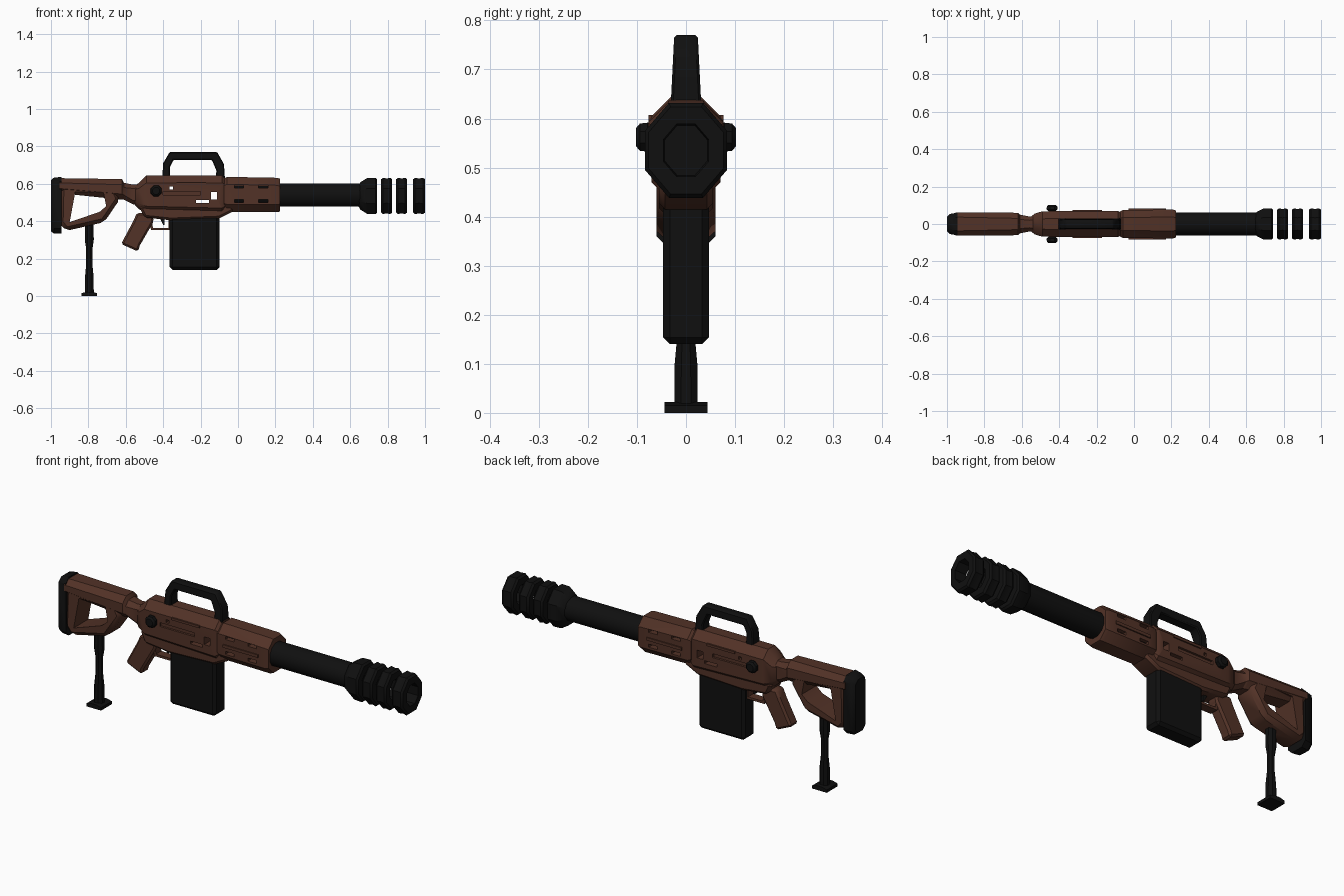
import bpy, bmesh, math
from mathutils import Vector

if "Cube" in bpy.data.objects:
    bpy.data.objects.remove(bpy.data.objects["Cube"], do_unlink=True)


def material(name, color):
    m = bpy.data.materials.new(name)
    m.use_nodes = True
    m.diffuse_color = color
    m.node_tree.nodes["Principled BSDF"].inputs["Base Color"].default_value = color
    return m


BROWN = material("brown", (0.085, 0.032, 0.02, 1))
BLACK = material("black", (0.005, 0.005, 0.005, 1))


def activate(ob):
    bpy.ops.object.select_all(action='DESELECT')
    ob.select_set(True)
    bpy.context.view_layer.objects.active = ob


def finish(name, bm, mat, bevel=0):
    """Turn a bmesh into a shaded object."""
    bmesh.ops.recalc_face_normals(bm, faces=bm.faces[:])
    mesh = bpy.data.meshes.new(name)
    bm.to_mesh(mesh)
    bm.free()
    mesh.materials.append(mat)
    ob = bpy.data.objects.new(name, mesh)
    bpy.context.collection.objects.link(ob)
    activate(ob)
    if bevel:
        mod = ob.modifiers.new("bevel", 'BEVEL')
        mod.width, mod.segments = bevel, 1
        mod.limit_method = 'ANGLE'
        bpy.ops.object.modifier_apply(modifier="bevel")
    bpy.ops.object.shade_smooth_by_angle(angle=math.radians(35))
    return ob


def skin(bm, rings, closed=False):
    """Bridge rings of points; cap the ends, or close them into a loop."""
    rings = [[bm.verts.new(p) for p in ring] for ring in rings]
    pairs = list(zip(rings, rings[1:]))
    if closed:
        pairs.append((rings[-1], rings[0]))
    else:
        bm.faces.new(rings[0])
        bm.faces.new(rings[-1])
    for a, b in pairs:
        for i in range(len(a)):
            j = (i + 1) % len(a)
            bm.faces.new((a[i], a[j], b[j], b[i]))


def loft(name, sections, mat):
    """Chamfered boxes along x: (x, half width, low, high, chamfer)."""
    bm = bmesh.new()
    skin(bm, [[(x, y, z) for y, z in (
        (w, lo + c), (w, hi - c), (w - c, hi), (c - w, hi),
        (-w, hi - c), (-w, lo + c), (c - w, lo), (w - c, lo))]
        for x, w, lo, hi, c in sections])
    return finish(name, bm, mat)


def prism(name, profile, width, mat, bevel=0):
    """Extrude an x-z outline across y; width may depend on height."""
    half = width if callable(width) else lambda z: width
    bm = bmesh.new()
    skin(bm, [[(x, s * half(z), z) for x, z in profile] for s in (-1, 1)])
    return finish(name, bm, mat, bevel)


def lathe(name, profile, axis, origin, mat, sides=8, flat=1, closed=False):
    """Spin (distance, radius) points about an axis."""
    bm = bmesh.new()
    rings = []
    for d, r in profile:
        ring = []
        for i in range(sides):
            a = (i + 0.5) * math.tau / sides
            u, v = r * math.cos(a) * flat, r * math.sin(a)
            p = {'x': (d, u, v), 'y': (u, d, v), 'z': (u, v, d)}[axis]
            ring.append(Vector(origin) + Vector(p))
        rings.append(ring)
    skin(bm, rings, closed)
    return finish(name, bm, mat)


def cut(ob, cutter):
    mod = ob.modifiers.new("cut", 'BOOLEAN')
    mod.operation, mod.object = 'DIFFERENCE', cutter
    activate(ob)
    bpy.ops.object.modifier_apply(modifier="cut")
    bpy.data.objects.remove(cutter, do_unlink=True)
    bpy.ops.object.shade_smooth_by_angle(angle=math.radians(35))


def box(name, x, y, z, mat):
    bm = bmesh.new()
    skin(bm, [[(a, y[0], z[0]), (a, y[1], z[0]), (a, y[1], z[1]), (a, y[0], z[1])] for a in x])
    return finish(name, bm, mat)


# Shoulder stock
loft("butt_pad", [(-1, 0.04, 0.345, 0.62, 0.02), (-0.985, 0.054, 0.335, 0.632, 0.025),
                  (-0.945, 0.06, 0.335, 0.637, 0.025)], BLACK)
loft("stock_tube", [(-0.955, 0.062, 0.55, 0.63, 0.025), (-0.62, 0.06, 0.515, 0.625, 0.03),
                    (-0.61, 0.05, 0.515, 0.605, 0.025), (-0.56, 0.04, 0.49, 0.595, 0.02),
                    (-0.52, 0.045, 0.49, 0.6, 0.02)], BROWN)
stock = prism("stock_frame", [(-0.95, 0.6), (-0.66, 0.58), (-0.63, 0.52), (-0.715, 0.395),
                              (-0.92, 0.348), (-0.955, 0.39)], 0.06, BROWN, 0.02)
cut(stock, prism("stock_opening", [(-0.87, 0.557), (-0.72, 0.557), (-0.705, 0.48),
                                   (-0.74, 0.45), (-0.9, 0.395)], 0.2, BROWN))

# Rear support leg
lathe("support_leg", [(0.01, 0.026), (0.1, 0.025), (0.17, 0.018), (0.25, 0.018),
                      (0.3, 0.026), (0.4, 0.024)], 'z', (-0.795, 0, 0), BLACK)
prism("support_foot", [(-0.838, 0), (-0.838, 0.015), (-0.81, 0.022), (-0.78, 0.022),
                       (-0.754, 0.015), (-0.754, 0)], 0.044, BLACK)

# Receiver with sight-through slots and a shallow groove on each side
receiver = loft("receiver", [(-0.55, 0.04, 0.485, 0.59, 0.02), (-0.53, 0.056, 0.465, 0.605, 0.03),
                             (-0.49, 0.068, 0.44, 0.645, 0.04), (-0.085, 0.07, 0.43, 0.645, 0.04),
                             (-0.07, 0.06, 0.44, 0.637, 0.04)], BROWN)
for x, z in (((-0.145, -0.112), (0.515, 0.555)), ((-0.225, -0.155), (0.497, 0.512)),
             ((-0.365, -0.348), (0.57, 0.585))):
    cut(receiver, box("slot_cutter", x, (-0.2, 0.2), z, BROWN))
for s in (-1, 1):
    cut(receiver, box("groove_cutter", (-0.4, -0.2), sorted((s * 0.058, s * 0.1)),
                      (0.54, 0.56), BROWN))
    box("receiver_rib", (-0.33, -0.17), sorted((s * 0.06, s * 0.076)), (0.595, 0.607), BROWN)
    # Cocking knob
    lathe("cocking_knob", [(s * 0.05, 0.018), (s * 0.07, 0.022), (s * 0.078, 0.032),
                           (s * 0.094, 0.03), (s * 0.102, 0.02)], 'y', (-0.438, 0, 0.562), BLACK)
prism("lower_receiver", [(-0.53, 0.48), (-0.5, 0.42), (-0.36, 0.405), (-0.1, 0.415),
                         (-0.02, 0.455), (-0.04, 0.5)], 0.055, BROWN, 0.012)

# Grip, trigger and guard
prism("grip", [(-0.54, 0.445), (-0.56, 0.4), (-0.625, 0.278), (-0.535, 0.238),
               (-0.525, 0.27), (-0.45, 0.4), (-0.46, 0.44)], 0.032, BROWN, 0.01)
prism("trigger_guard", [(-0.475, 0.42), (-0.465, 0.352), (-0.36, 0.352), (-0.36, 0.42),
                        (-0.372, 0.42), (-0.372, 0.364), (-0.455, 0.364), (-0.46, 0.42)],
      0.022, BROWN)
prism("trigger", [(-0.42, 0.42), (-0.4, 0.38), (-0.392, 0.38), (-0.395, 0.42)], 0.01, BLACK)

# Box magazine
prism("magazine", [(-0.365, 0.14), (-0.365, 0.44), (-0.1, 0.44), (-0.1, 0.14)],
      0.047, BLACK, 0.014)

# Carry handle, narrower towards the top
prism("carry_handle", [(-0.405, 0.63), (-0.4, 0.71), (-0.365, 0.77), (-0.112, 0.77),
                       (-0.075, 0.705), (-0.07, 0.63), (-0.12, 0.63), (-0.115, 0.67),
                       (-0.14, 0.728), (-0.345, 0.728), (-0.364, 0.69), (-0.362, 0.63)],
      lambda z: 0.031 - 0.05 * (z - 0.63), BLACK, 0.005)

# Vented handguard
guard = loft("handguard", [(-0.075, 0.066, 0.46, 0.625, 0.035), (-0.06, 0.075, 0.45, 0.637, 0.04),
                           (0.21, 0.077, 0.448, 0.632, 0.04), (0.225, 0.072, 0.452, 0.627, 0.04)],
             BROWN)
for x in (-0.02, 0.11):
    for z in (0.5, 0.577):
        for s in (-1, 1):
            cut(guard, box("vent_cutter", (x, x + 0.05), sorted((s * 0.04, s * 0.1)),
                           (z, z + 0.016), BROWN))
for s in (-1, 1):
    box("handguard_rib", (-0.03, 0.17), sorted((s * 0.07, s * 0.082)), (0.535, 0.55), BROWN)

# Barrel and muzzle brake
AXIS = (0, 0, 0.54)
lathe("barrel", [(-0.04, 0.063), (0.67, 0.063)], 'x', AXIS, BLACK, 12)
MUZZLE = (0, 0, 0.535)
lathe("muzzle_flare", [(0.645, 0.062), (0.655, 0.08), (0.69, 0.103), (0.735, 0.105),
                       (0.744, 0.095), (0.744, 0.058), (0.72, 0.055)], 'x', MUZZLE, BLACK, 8, 0.86)
for a, b in ((0.765, 0.824), (0.845, 0.904), (0.936, 1.0)):
    lathe("brake_ring", [(a, 0.058), (a, 0.096), (a + 0.01, 0.105), ((a + b) / 2, 0.101),
                         (b - 0.01, 0.105), (b, 0.096), (b, 0.058)],
          'x', MUZZLE, BLACK, 8, 0.86, True)
